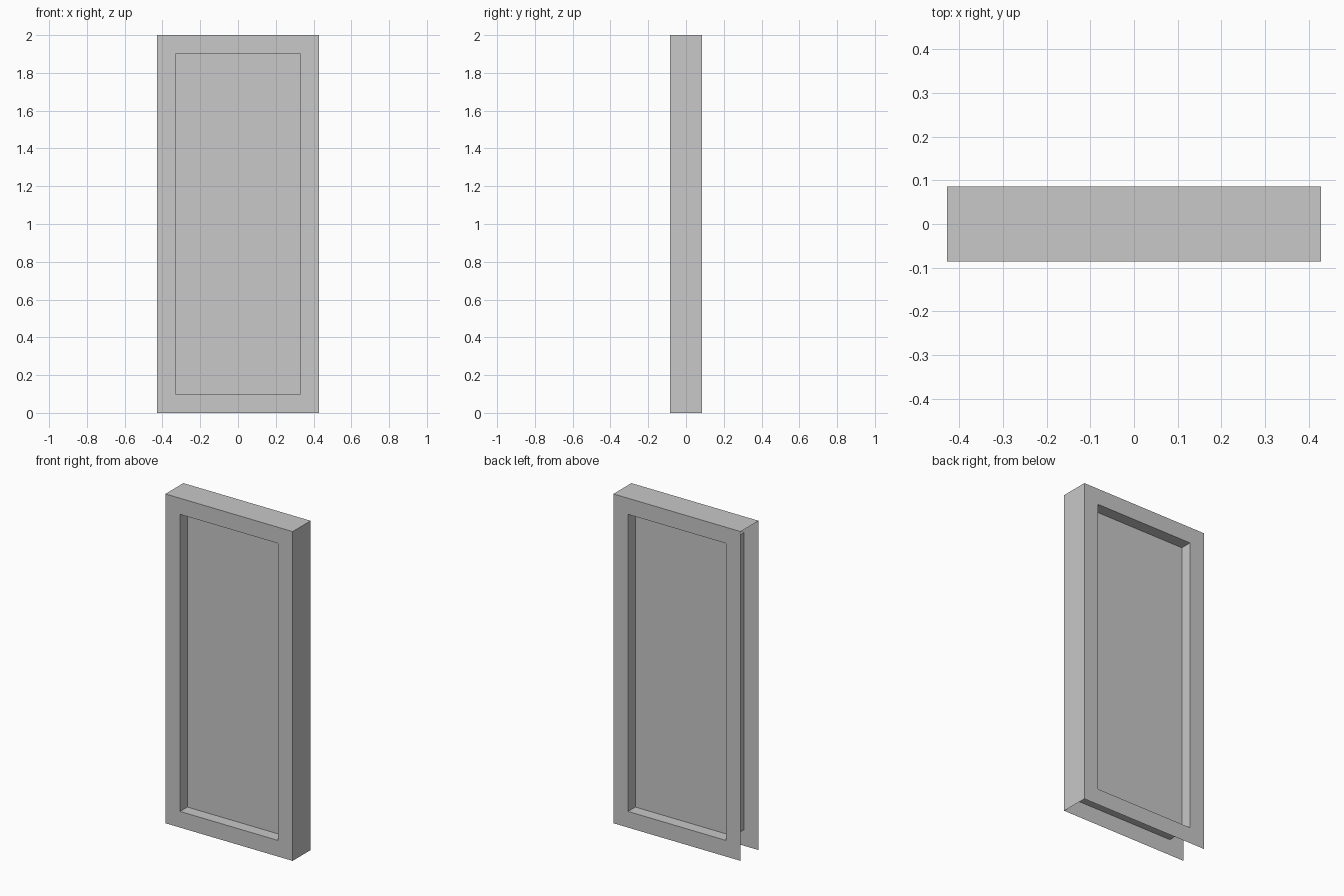
import bpy
import bmesh
from mathutils import Vector

WIDTH, DEPTH, HEIGHT = 0.855, 0.172, 2.0
BORDER, RECESS = 0.098, 0.07

cube = bpy.data.objects.get("Cube")
if cube:
    bpy.data.objects.remove(cube, do_unlink=True)

# Single plain grey
grey = bpy.data.materials.new("plain grey")
grey.use_nodes = True
colour = (0.58, 0.58, 0.58, 1)
grey.diffuse_color = colour
grey.node_tree.nodes["Principled BSDF"].inputs["Base Color"].default_value = colour

# Outer slab
bm = bmesh.new()
bmesh.ops.create_cube(bm, size=1)
bmesh.ops.scale(bm, vec=(WIDTH, DEPTH, HEIGHT), verts=bm.verts)
bmesh.ops.translate(bm, vec=(0, 0, HEIGHT / 2), verts=bm.verts)
bm.normal_update()


def facing(direction):
    return max(bm.faces, key=lambda f: f.normal.dot(direction))


front, back = facing(Vector((0, -1, 0))), facing(Vector((0, 1, 0)))
open_sides = [facing(Vector((-1, 0, 0))), facing(Vector((0, 0, -1)))]

# Sunken panels with straight walls on the front and back
for face in (front, back):
    inward = -face.normal.copy()
    bmesh.ops.inset_individual(bm, faces=[face], thickness=BORDER, use_even_offset=True)
    bmesh.ops.inset_individual(bm, faces=[face], thickness=0)
    bmesh.ops.translate(bm, vec=inward * RECESS, verts=face.verts)

# The shell is open underneath and along one edge
bmesh.ops.delete(bm, geom=open_sides, context="FACES_ONLY")

mesh = bpy.data.meshes.new("door_panel")
bm.to_mesh(mesh)
bm.free()
mesh.materials.append(grey)
door = bpy.data.objects.new("door_panel", mesh)
bpy.context.collection.objects.link(door)
